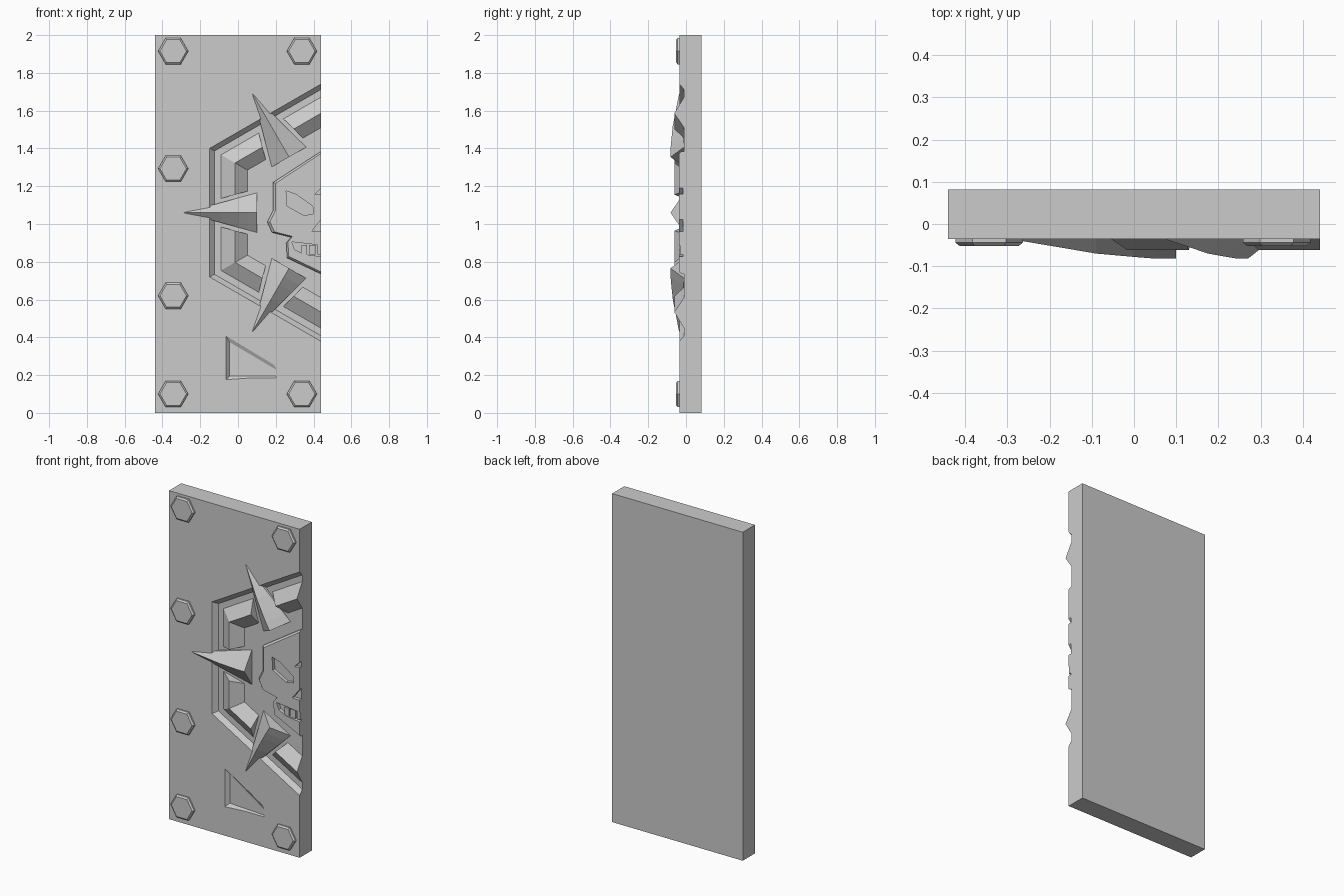
import bpy, bmesh
from math import cos, sin, radians, pi

if "Cube" in bpy.data.objects:
    bpy.data.objects.remove(bpy.data.objects["Cube"])

CX, CZ = 0.44, 1.06          # centre of the hexagonal emblem, on the right edge
FRONT, FLOOR = -0.035, -0.01  # slab face and emblem floor


def loft(name, rings):
    """Solid made by joining rings of equal point count, capped at both ends."""
    bm = bmesh.new()
    vs = [[bm.verts.new(p) for p in r] for r in rings]
    n = len(vs[0])
    for a, b in zip(vs, vs[1:]):
        for i in range(n):
            j = (i + 1) % n
            bm.faces.new((a[i], a[j], b[j], b[i]))
    bm.faces.new(vs[0])
    bm.faces.new(vs[-1])
    bmesh.ops.recalc_face_normals(bm, faces=bm.faces)
    me = bpy.data.meshes.new(name)
    bm.to_mesh(me)
    bm.free()
    ob = bpy.data.objects.new(name, me)
    bpy.context.collection.objects.link(ob)
    return ob


def flat(outline, y):
    return [(x, y, z) for x, z in outline]


def prism(name, outline, y0, y1):
    return loft(name, [flat(outline, y0), flat(outline, y1)])


def cut(target, cutter):
    cutter.hide_render = True
    m = target.modifiers.new("cut", 'BOOLEAN')
    m.operation, m.solver, m.object = 'DIFFERENCE', 'EXACT', cutter
    bpy.context.view_layer.objects.active = target
    bpy.ops.object.modifier_apply(modifier=m.name)
    bpy.data.objects.remove(cutter)


def rect(x0, x1, z0, z1):
    return [(x0, z0), (x1, z0), (x1, z1), (x0, z1)]


def hexagon(x, z, r, turn=0):
    return [(x + r * cos(turn + k * pi / 3), z + r * sin(turn + k * pi / 3))
            for k in range(6)]


def polar(angle, r, side=0.0):
    """Point at distance r along angle, shifted sideways (anticlockwise)."""
    a = radians(angle)
    return (CX + r * cos(a) - side * sin(a), CZ + r * sin(a) + side * cos(a))


# Slab with hexagonal recess
slab = prism("slab", rect(-0.44, 0.44, 0, 2), FRONT, 0.082)
apothem = [(0.615, -0.06), (0.565, FLOOR)]
cut(slab, loft("recess_cutter",
               [flat(hexagon(CX, CZ, a / cos(pi / 6), pi / 6), y) for a, y in apothem]))

# Wedge-shaped notch below the emblem, ramping out to the right
notch = [(-0.065, 0.41), (-0.065, 0.175), (0.2, 0.175), (0.2, 0.25)]
notch_floor = [(-0.045, -0.015, 0.375), (-0.045, -0.015, 0.195),
               (0.2, -0.034, 0.195), (0.2, -0.034, 0.23)]
cut(slab, loft("notch_cutter", [flat(notch, -0.06), flat(notch, -0.036), notch_floor]))

# Hexagonal bolts
for x, z in [(-0.343, 1.915), (0.338, 1.915), (-0.343, 1.293),
             (-0.343, 0.62), (-0.343, 0.1), (0.338, 0.1)]:
    loft("bolt", [flat(hexagon(x, z, r), y)
                  for r, y in [(0.08, -0.03), (0.08, -0.044), (0.07, -0.052)]])

# Ridged ring, split around the spikes
RIDGE = [(0.53, FLOOR), (0.456, -0.062), (0.39, FLOOR), (0.39, 0.0), (0.53, 0.0)]


def ridge_section(angle, side=None):
    pts = []
    for a, y in RIDGE:
        if side is None:                      # mitred hexagon corner
            x, z = polar(angle, a / cos(pi / 6))
        else:                                 # end that follows a spike's edge
            x, z = polar(angle, a, side * (0.105 * (0.725 - a) / 0.385 + 0.022))
        pts.append((x, y, z))
    return pts


def mirror_z(rings):
    return [[(x, y, 2 * CZ - z) for x, y, z in r] for r in rings]


side_ridge = [ridge_section(180, -1), ridge_section(150), ridge_section(120, 1)]
edge_ridge = [ridge_section(120, -1), ridge_section(90)]
for name, rings in [("side_ridge", side_ridge), ("edge_ridge", edge_ridge)]:
    loft(name + "_upper", rings)
    loft(name + "_lower", mirror_z(rings))

# Spikes with a curved crest
CREST = [(0.725, -0.037), (0.6, -0.058), (0.53, -0.07), (0.44, -0.078),
         (0.39, -0.082), (0.34, -0.082)]
for angle in (120, 180, 240):
    rings = []
    for r, crest in CREST:
        t = (0.725 - r) / 0.385
        w = max(0.105 * t, 0.001)
        edge = -0.036 + 0.026 * t
        rings.append([(*polar(angle, r, s),  y) for s, y in
                      [(-w, 0.0), (-w, edge), (0, crest), (w, edge), (w, 0.0)]])
    loft("spike", [[(x, y, z) for x, z, y in ring] for ring in rings])

# Half skull plate with chamfered rim
skull = [(0.44, 1.385), (0.185, 1.22), (0.185, 1.07), (0.155, 1.01), (0.18, 0.955),
         (0.28, 0.93), (0.255, 0.9), (0.26, 0.82), (0.44, 0.735)]
inner = [(CX + (x - CX) * 0.95, CZ + (z - CZ) * 0.965) for x, z in skull]
face = loft("skull_plate", [flat(skull, 0.0), flat(skull, -0.022), flat(inner, -0.037)])

# Eye, nose, brow and mouth pockets
pockets = [
    [(0.255, 1.175), (0.31, 1.155), (0.395, 1.095), (0.4, 1.055), (0.35, 1.045), (0.26, 1.095)],
    [(0.39, 0.96), (0.46, 1.05), (0.46, 0.96)],
    [(0.405, 1.155), (0.46, 1.21), (0.46, 1.16)],
    [(0.285, 0.905), (0.46, 0.885), (0.46, 0.825), (0.35, 0.84), (0.3, 0.865)],
]
for outline in pockets:
    cut(face, prism("pocket_cutter", outline, -0.06, -0.016))

# Teeth
for x0, x1 in [(0.335, 0.365), (0.375, 0.41), (0.42, 0.44)]:
    prism("tooth", rect(x0, x1, 0.838, 0.888), -0.01, -0.033)
